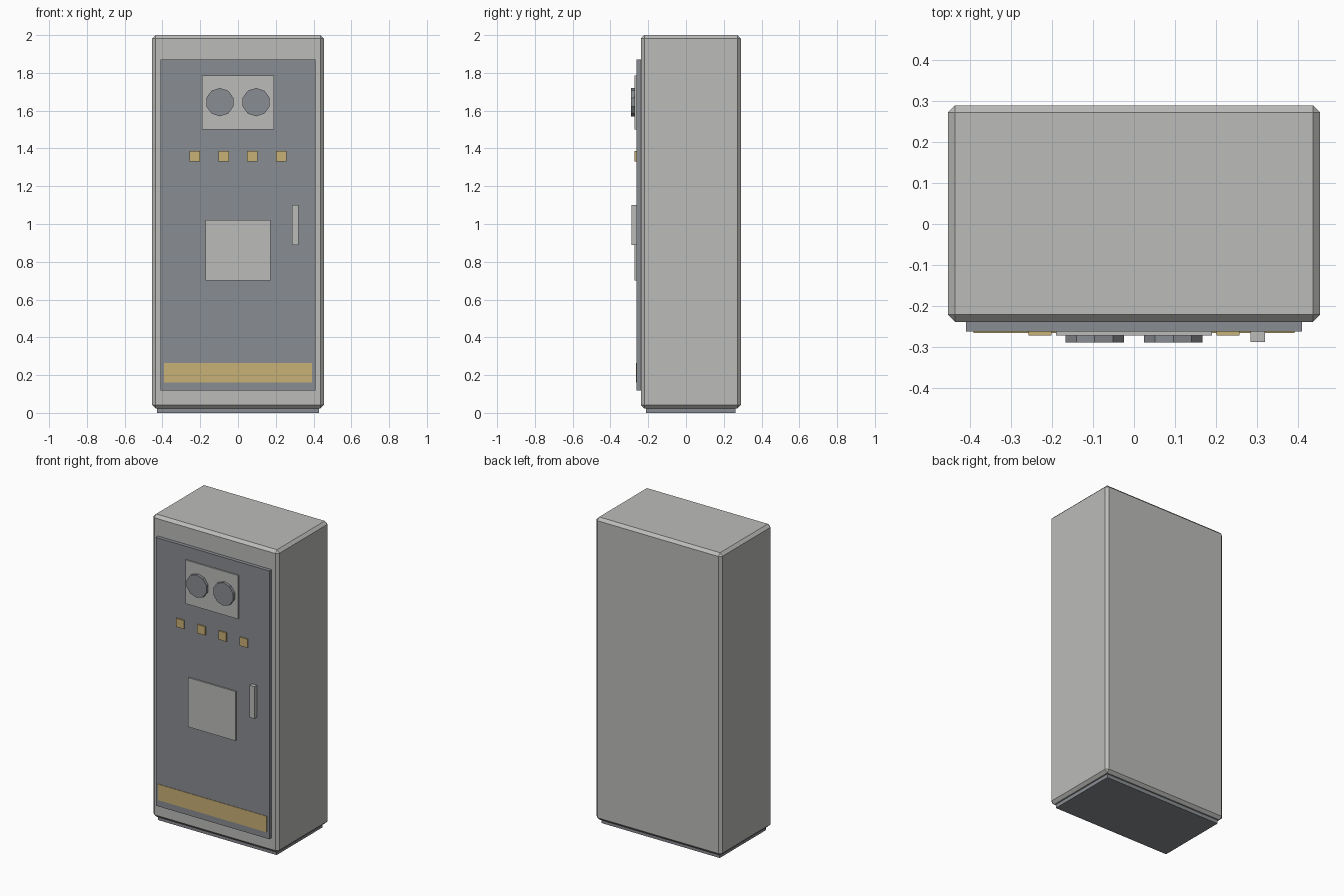
import bpy, bmesh
from math import radians
from mathutils import Matrix, Vector

cube = bpy.data.objects.get("Cube")
if cube:
    bpy.data.objects.remove(cube, do_unlink=True)


def material(name, rgb):
    mat = bpy.data.materials.new(name)
    mat.use_nodes = True
    color = (*rgb, 1)
    mat.diffuse_color = color
    mat.node_tree.nodes["Principled BSDF"].inputs["Base Color"].default_value = color
    return mat


light_grey = material("light grey", (0.5, 0.5, 0.485))
slate = material("slate grey", (0.25, 0.265, 0.285))
amber = material("amber", (0.58, 0.44, 0.18))


def finish(name, bm, mat):
    mesh = bpy.data.meshes.new(name)
    bm.to_mesh(mesh)
    bm.free()
    mesh.materials.append(mat)
    obj = bpy.data.objects.new(name, mesh)
    bpy.context.collection.objects.link(obj)
    return obj


def box(name, x, y, z, mat, bevel=0):
    """Box from (min, max) pairs, with optional chamfered edges."""
    low, high = (Vector(p) for p in zip(x, y, z))
    bm = bmesh.new()
    matrix = Matrix.Translation((low + high) / 2) @ Matrix.Diagonal((*(high - low), 1))
    bmesh.ops.create_cube(bm, size=1, matrix=matrix)
    if bevel:
        bmesh.ops.bevel(bm, geom=bm.edges[:], offset=bevel, segments=1,
                        affect='EDGES', profile=0.5)
    return finish(name, bm, mat)


def gauge(name, x, z, radius, front, back):
    """Ten-sided dial facing the front, one corner upward."""
    bm = bmesh.new()
    matrix = Matrix.Translation((x, (front + back) / 2, z)) @ Matrix.Rotation(radians(90), 4, 'X')
    bmesh.ops.create_cone(bm, cap_ends=True, segments=10, radius1=radius,
                          radius2=radius, depth=back - front, matrix=matrix)
    return finish(name, bm, slate)


# Cabinet body, plinth and door
body_front, door_front, plate_front, knob_front = -0.239, -0.263, -0.272, -0.29
box("cabinet_body", (-0.455, 0.455), (body_front, 0.29), (0.024, 2), light_grey, 0.018)
box("plinth", (-0.428, 0.428), (-0.213, 0.263), (0, 0.03), slate)
box("door", (-0.41, 0.41), (door_front, body_front + 0.005), (0.118, 1.87), slate)

# Fittings on the door
on_door = (plate_front, door_front + 0.003)
box("gauge_panel", (-0.19, 0.19), on_door, (1.5, 1.785), light_grey)
box("label_plate", (-0.172, 0.172), on_door, (0.7, 1.022), light_grey)
box("warning_strip", (-0.392, 0.392), (-0.266, door_front + 0.003), (0.16, 0.264), amber)
box("door_handle", (0.285, 0.32), (-0.288, door_front + 0.003), (0.89, 1.1), light_grey)

# Dials
for side, label in ((-1, "right"), (1, "left")):
    gauge("gauge_" + label, side * 0.096, 1.645, 0.075, knob_front, plate_front + 0.003)

# Row of indicator lights
for i in range(4):
    x = (i - 1.5) * 0.153
    box(f"indicator_{i + 1}", (x - 0.028, x + 0.028), on_door, (1.33, 1.386), amber)
